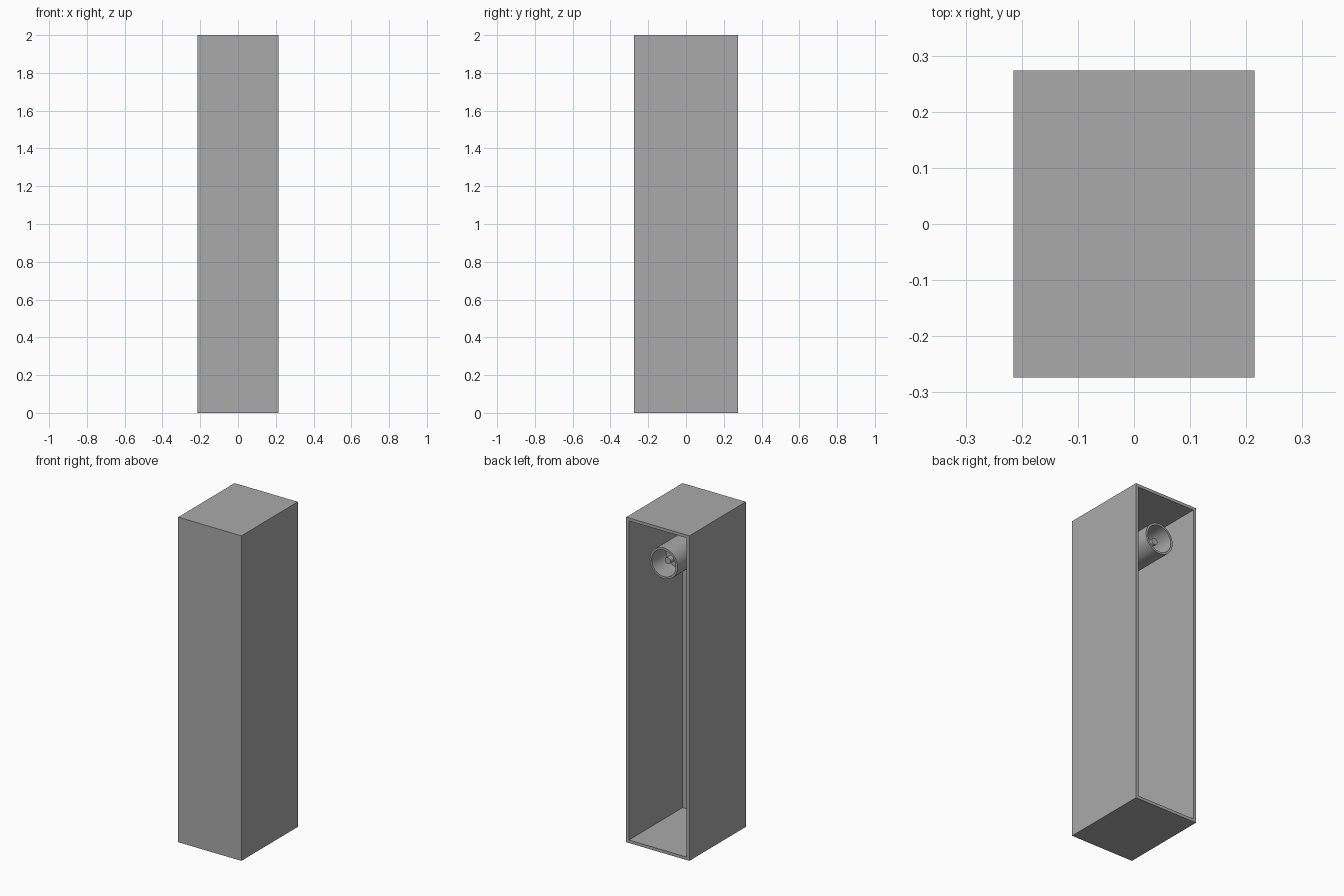
import bpy, bmesh, math
from mathutils import Matrix

cube = bpy.data.objects.get("Cube")
if cube:
    bpy.data.objects.remove(cube, do_unlink=True)

WIDTH, DEPTH, HEIGHT, WALL = 0.43, 0.548, 2.0, 0.026
FRONT_INNER = -DEPTH / 2 + WALL
TUBE_Z, TUBE_END = 1.752, 0.217

grey = bpy.data.materials.new("plain grey")
grey.use_nodes = True
colour = (0.4, 0.4, 0.4, 1)
grey.diffuse_color = colour
grey.node_tree.nodes["Principled BSDF"].inputs["Base Color"].default_value = colour


def finish(name, bm):
    bmesh.ops.recalc_face_normals(bm, faces=bm.faces)
    mesh = bpy.data.meshes.new(name)
    bm.to_mesh(mesh)
    bm.free()
    mesh.materials.append(grey)
    obj = bpy.data.objects.new(name, mesh)
    bpy.context.collection.objects.link(obj)
    return obj


def lathe(name, profile, segments=48):
    """Revolve (radius, y) points about the lamp axis."""
    bm = bmesh.new()
    verts = [bm.verts.new((r, y, TUBE_Z)) for r, y in profile]
    edges = [bm.edges.new(pair) for pair in zip(verts, verts[1:])]
    bmesh.ops.spin(bm, geom=verts + edges, cent=(0, 0, TUBE_Z), axis=(0, 1, 0),
                   angle=math.tau, steps=segments)
    bmesh.ops.remove_doubles(bm, verts=bm.verts, dist=1e-5)
    obj = finish(name, bm)
    bpy.ops.object.select_all(action='DESELECT')
    obj.select_set(True)
    bpy.context.view_layer.objects.active = obj
    bpy.ops.object.shade_smooth_by_angle(angle=math.radians(30))
    return obj


# Tall housing: a box whose back face is inset and pushed in to make the hollow
bm = bmesh.new()
bmesh.ops.create_cube(bm, size=1, matrix=Matrix.Translation((0, 0, HEIGHT / 2))
                      @ Matrix.Diagonal((WIDTH, DEPTH, HEIGHT, 1)))
back = max(bm.faces, key=lambda f: f.calc_center_median().y)
bmesh.ops.inset_region(bm, faces=[back], thickness=WALL)
hollow = bmesh.ops.extrude_discrete_faces(bm, faces=[back])["faces"][0]
bmesh.ops.translate(bm, verts=hollow.verts, vec=(0, WALL - DEPTH, 0))
finish("housing", bm)

# Open tube projecting backward from the inside of the front wall
lathe("tube", [(0.095, FRONT_INNER), (0.095, TUBE_END), (0.082, TUBE_END),
               (0.082, TUBE_END - 0.14), (0, TUBE_END - 0.14)])

# Small pin in the middle of the tube
lathe("centre_pin", [(0.02, TUBE_END - 0.14), (0.02, TUBE_END - 0.04),
                     (0, TUBE_END - 0.04)], segments=16)
